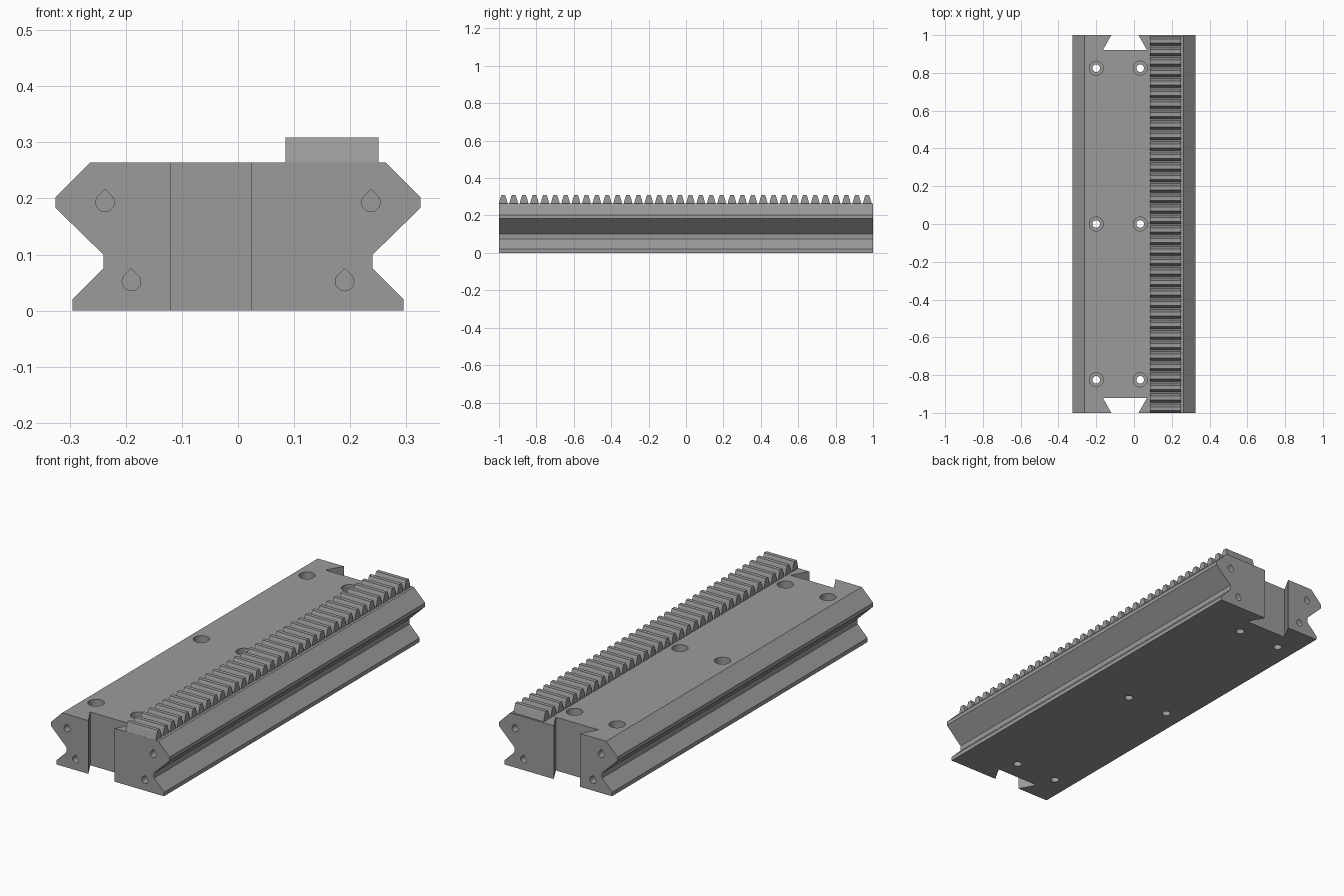
import bpy, bmesh, math
from mathutils import Vector

if "Cube" in bpy.data.objects:
    bpy.data.objects.remove(bpy.data.objects["Cube"])

steel = bpy.data.materials.new("grey")
steel.diffuse_color = (0.33, 0.33, 0.33, 1)
steel.use_nodes = True
steel.node_tree.nodes["Principled BSDF"].inputs["Base Color"].default_value = steel.diffuse_color


def add_prism(bm, points, offset):
    """Extrude a closed loop of 3D points along an offset vector."""
    start = [bm.verts.new(p) for p in points]
    end = [bm.verts.new(Vector(p) + Vector(offset)) for p in points]
    bm.faces.new(start)
    bm.faces.new(end[::-1])
    n = len(points)
    for i in range(n):
        j = (i + 1) % n
        bm.faces.new((start[j], start[i], end[i], end[j]))


def add_lathe(bm, x, y, profile, sides=32):
    """Closed solid of revolution about a vertical axis, from (radius, z) pairs."""
    rings = []
    for r, z in profile:
        rings.append([bm.verts.new((x + r * math.cos(2 * math.pi * k / sides),
                                    y + r * math.sin(2 * math.pi * k / sides), z))
                      for k in range(sides)])
    bm.faces.new(rings[0][::-1])
    bm.faces.new(rings[-1])
    for a, b in zip(rings, rings[1:]):
        for k in range(sides):
            m = (k + 1) % sides
            bm.faces.new((a[k], a[m], b[m], b[k]))


def make_object(name, bm):
    bmesh.ops.recalc_face_normals(bm, faces=bm.faces)
    mesh = bpy.data.meshes.new(name)
    bm.to_mesh(mesh)
    bm.free()
    mesh.materials.append(steel)
    obj = bpy.data.objects.new(name, mesh)
    bpy.context.collection.objects.link(obj)
    return obj


# Rail body: mirrored V-groove cross-section
half = [(0.295, 0), (0.295, 0.02), (0.24, 0.075), (0.24, 0.1),
        (0.325, 0.183), (0.325, 0.202), (0.263, 0.264)]
section = half + [(-x, z) for x, z in reversed(half)]
bm = bmesh.new()
add_prism(bm, [(x, -1, z) for x, z in section], (0, 2, 0))
rail = make_object("rail_body", bm)

# Cutters: dovetail slots, counterbored screw holes, teardrop end holes
bm = bmesh.new()
for s in (-1, 1):
    flare = 0.045 / 0.08 * 0.02
    slot = [(-0.12 + flare, 1.02), (-0.165, 0.92), (0.069, 0.92), (0.024 - flare, 1.02)]
    add_prism(bm, [(x, s * y, -0.05) for x, y in slot], (0, 0, 0.4))
    for side in (-1, 1):
        for cx, cz in ((0.237, 0.193), (0.19, 0.052)):
            r = 0.0165
            drop = [(side * cx, cz + r * math.sqrt(2))]
            for k in range(25):
                a = math.radians(135 + 270 * k / 24)
                drop.append((side * cx + r * math.cos(a), cz + r * math.sin(a)))
            add_prism(bm, [(x, s * 1.02, z) for x, z in drop], (0, -s * 0.15, 0))
for x in (-0.2, 0.033):
    for y in (-0.825, 0, 0.825):
        add_lathe(bm, x, y, [(0.02, -0.05), (0.02, 0.14), (0.037, 0.14), (0.037, 0.3)])
cutter = make_object("hole_cutter", bm)
cutter.hide_render = True

cut = rail.modifiers.new("cuts", 'BOOLEAN')
cut.operation = 'DIFFERENCE'
cut.solver = 'EXACT'
cut.object = cutter
bpy.context.view_layer.objects.active = rail
rail.select_set(True)
bpy.ops.object.modifier_apply(modifier=cut.name)
bpy.data.objects.remove(cutter)
bpy.ops.object.shade_smooth_by_angle(angle=math.radians(30))

# Gear rack: row of curved-flank teeth along the top
flank = [(0.023, 0.262), (0.0225, 0.267), (0.0195, 0.278), (0.0165, 0.289),
         (0.0135, 0.299), (0.0095, 0.309)]
tooth = flank + [(-w, z) for w, z in reversed(flank)]
bm = bmesh.new()
for i in range(36):
    cy = -0.977 + i * 0.0556
    add_prism(bm, [(0.085, cy + w, z) for w, z in tooth], (0.165, 0, 0))
make_object("rack_teeth", bm)
